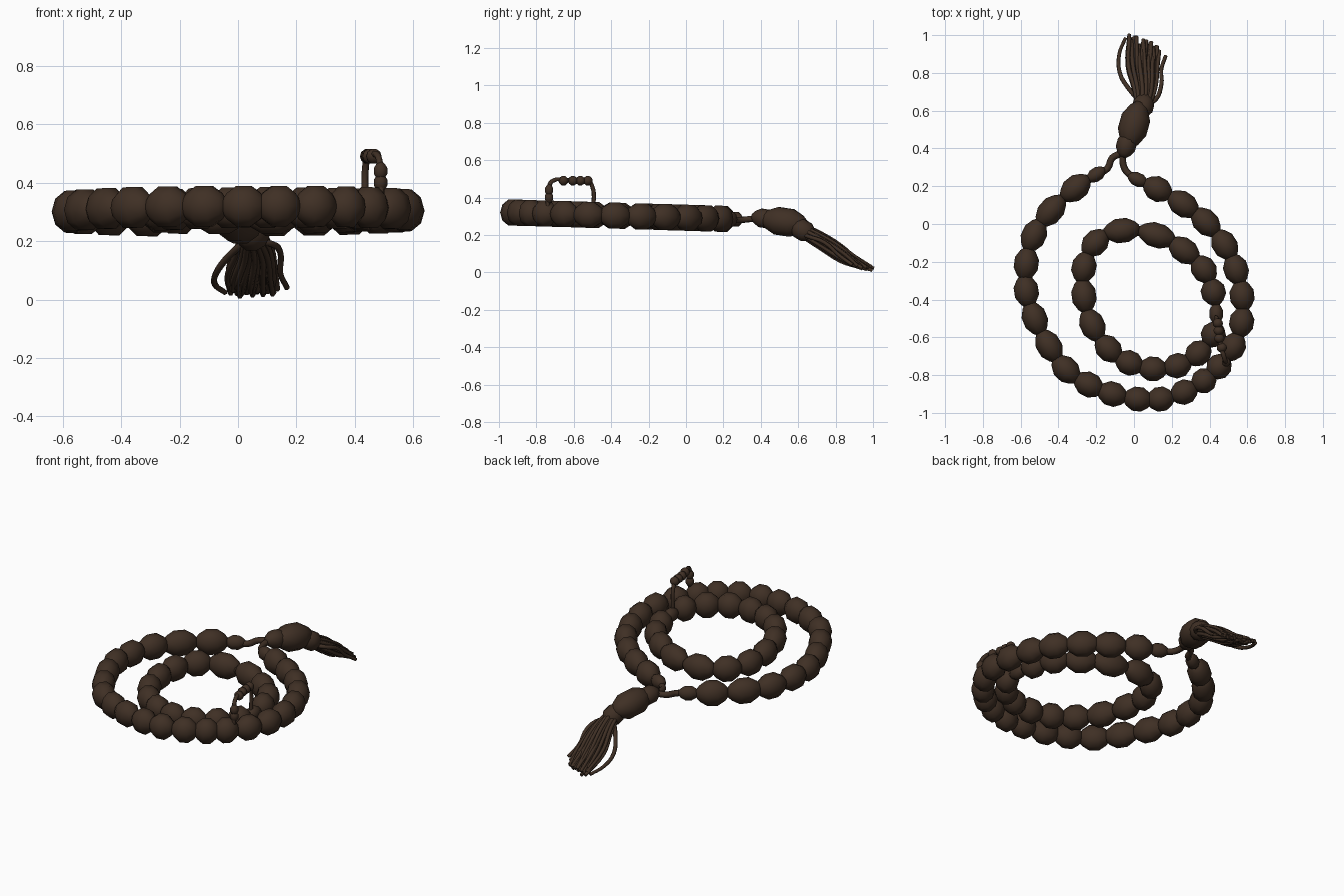
import bpy, bmesh, math, random
from mathutils import Vector, Matrix

if "Cube" in bpy.data.objects:
    bpy.data.objects.remove(bpy.data.objects["Cube"])

random.seed(4)
mat = bpy.data.materials.new("dark brown wood")
mat.diffuse_color = (0.050, 0.029, 0.018, 1)
mat.use_nodes = True
mat.node_tree.nodes["Principled BSDF"].inputs["Base Color"].default_value = mat.diffuse_color


def finish(name, bm):
    me = bpy.data.meshes.new(name)
    bm.to_mesh(me)
    bm.free()
    me.materials.append(mat)
    for p in me.polygons:
        p.use_smooth = True
    ob = bpy.data.objects.new(name, me)
    bpy.context.collection.objects.link(ob)
    return ob


def add_bead(bm, pos, direction, half, r, rz=None):
    """Faceted bead: lathed barrel whose axis follows the string."""
    z = Vector(direction).normalized()
    x = z.cross(Vector((0, 0, 1))).normalized() if abs(z.z) < 0.95 else Vector((1, 0, 0))
    y = z.cross(x).normalized()
    rings = []
    for t, s in ((-1, .3), (-.78, .62), (-.32, .97), (.32, .97), (.78, .62), (1, .3)):
        ring = []
        for i in range(10):
            a = math.tau * i / 10
            p = Vector(pos) + z * t * half + s * (x * r * math.cos(a) + y * (rz or r) * math.sin(a))
            ring.append(bm.verts.new(p))
        rings.append(ring)
    for a, b in zip(rings, rings[1:]):
        for i in range(10):
            j = (i + 1) % 10
            bm.faces.new((a[i], a[j], b[j], b[i]))
    bm.faces.new(rings[0][::-1])
    bm.faces.new(rings[-1])


def cord(name, paths, r, tip=1.0):
    """Thin round strands through the given points."""
    cu = bpy.data.curves.new(name, 'CURVE')
    cu.dimensions = '3D'
    cu.bevel_depth = r
    cu.bevel_resolution = 1
    cu.resolution_u = 4
    cu.use_fill_caps = True
    for pts in paths:
        sp = cu.splines.new('BEZIER')
        sp.bezier_points.add(len(pts) - 1)
        for k, (bp, p) in enumerate(zip(sp.bezier_points, pts)):
            bp.co = p
            bp.handle_left_type = bp.handle_right_type = 'AUTO'
            bp.radius = 1 + (tip - 1) * k / (len(pts) - 1)
    cu.materials.append(mat)
    ob = bpy.data.objects.new(name, cu)
    bpy.context.collection.objects.link(ob)


def height(y):
    return 0.322 - 0.03 * (y + 1)


def string_of_beads(name, pts, closed, small):
    bm = bmesh.new()
    n = len(pts)
    P = [Vector((x, y, height(y))) for x, y in pts]
    for i, p in enumerate(P):
        a = P[i - 1] if closed or i else P[0]
        b = P[(i + 1) % n] if closed or i < n - 1 else P[-1]
        span = (b - a).length / (2 if closed or 0 < i < n - 1 else 1)
        r, h = (0.037, 0.055) if i in small else (0.066, span * 0.58)
        add_bead(bm, p, b - a, h, r, r * 1.14)
    finish(name, bm)
    path = P + P[:1] if closed else P
    cord(name + "_cord", [path], 0.022)


outer = [(-.20, .262), (-.31, .19), (-.44, .07), (-.53, -.06), (-.57, -.21), (-.57, -.355),
         (-.525, -.50), (-.45, -.645), (-.36, -.77), (-.24, -.85), (-.115, -.90), (.02, -.927),
         (.14, -.927), (.265, -.89), (.37, -.83), (.45, -.755), (.525, -.65), (.57, -.52),
         (.572, -.38), (.54, -.24), (.48, -.11), (.38, .01), (.26, .105), (.125, .185), (.02, .235)]
inner = [(-.065, -.035), (.12, -.06), (.265, -.14), (.37, -.24), (.42, -.36), (.435, -.475),
         (.42, -.585), (.34, -.685), (.23, -.75), (.10, -.767), (-.025, -.735), (-.135, -.66),
         (-.22, -.535), (-.265, -.38), (-.265, -.23), (-.205, -.10)]
string_of_beads("outer_beads", outer, False, {0, 24})
string_of_beads("inner_beads", inner, True, {5})

# cords joining the outer loop to the pendant
cord("joining_cords", [
    [(-.18, .27, .284), (-.14, .295, .28), (-.115, .35, .285), (-.08, .37, .288), (-.04, .40, .288)],
    [(0, .245, .283), (-.045, .285, .28), (-.06, .34, .285), (-.05, .40, .288)]], 0.018)

# raised link between the two loops with tiny beads
cord("link_cord", [
    [(.49, -.74, .34), (.488, -.735, .44), (.48, -.715, .488), (.455, -.62, .492),
     (.445, -.53, .492), (.438, -.505, .47), (.435, -.495, .33)]], 0.012)
bm = bmesh.new()
for y, x in ((-.655, .465), (-.605, .452), (-.565, .448), (-.525, .444)):
    add_bead(bm, (x, y, .49), (-.1, 1, 0), .025, .027)
for z in (.40, .44):
    add_bead(bm, (.488, -.732, z), (0, 0, 1), .03, .024)
finish("link_beads", bm)

# pendant: three graded beads
bm = bmesh.new()
axis = (.28, 1, -.15)
add_bead(bm, (-.04, .42, .288), axis, .07, .054)
add_bead(bm, (.0, .525, .270), axis, .125, .08)
add_bead(bm, (.048, .625, .225), (.25, 1, -.6), .07, .058)
finish("pendant_beads", bm)

# tassel: bundle of drooping strands plus two stray ones
strands = []
for i in range(44):
    a = i * 2.39996
    d = math.sqrt((i + .5) / 44)
    u, v = d * math.cos(a), d * math.sin(a)
    e = random.uniform(-.045, .018)
    strands.append([
        (.05 + .035 * u, .635, .215 + .035 * v),
        (.055 + .06 * u, .72, .168 + .045 * v),
        (.045 + .085 * u, .84 + .01 * v, .092 + .038 * v),
        (.045 + .085 * u + random.uniform(-.01, .01), .965 + e - .03 * u, .026 + .012 * v - e * .3)])
strands.append([(.04, .64, .21), (-.03, .72, .15), (-.075, .80, .09), (-.078, .90, .05), (-.045, .985, .025)])
strands.append([(.06, .63, .20), (.115, .66, .19), (.145, .74, .16), (.145, .82, .09), (.168, .89, .04)])
cord("tassel", strands, 0.0125, 0.8)
